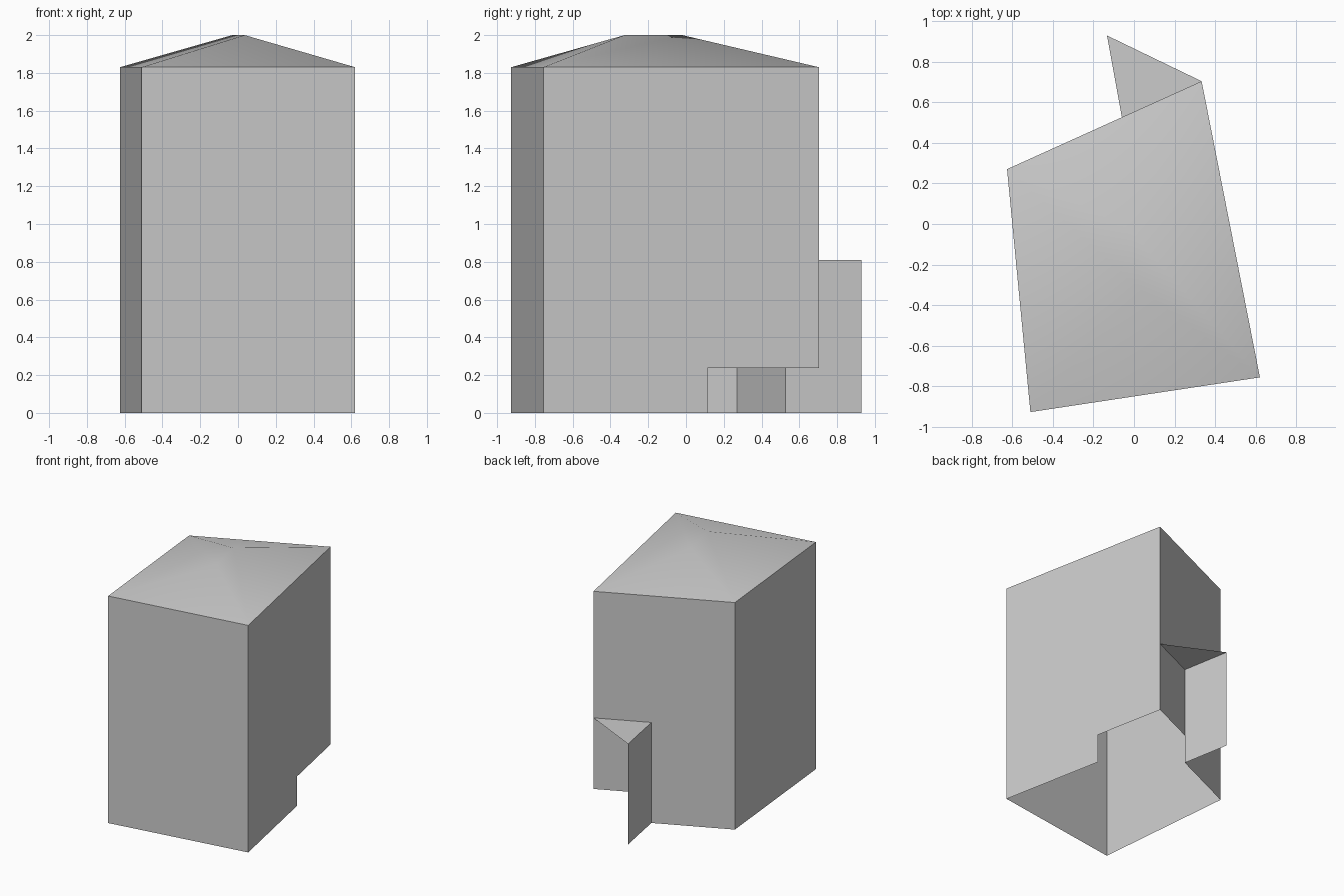
import bpy
from mathutils import Vector

cube = bpy.data.objects.get("Cube")
if cube:
    bpy.data.objects.remove(cube, do_unlink=True)

# One plain grey for the whole building
grey = bpy.data.materials.new("plain_grey")
grey.use_nodes = True
grey.diffuse_color = (0.6, 0.6, 0.6, 1)
grey.node_tree.nodes["Principled BSDF"].inputs["Base Color"].default_value = (0.6, 0.6, 0.6, 1)


def build(name, faces, smooth=False):
    """Make a thin-surface part from polygons, sharing matching corners."""
    points = []
    indices = []
    for face in faces:
        loop = []
        for p in face:
            key = tuple(p)
            if key not in points:
                points.append(key)
            loop.append(points.index(key))
        indices.append(loop)
    mesh = bpy.data.meshes.new(name)
    mesh.from_pydata(points, [], indices)
    mesh.materials.append(grey)
    for poly in mesh.polygons:
        poly.use_smooth = smooth
    obj = bpy.data.objects.new(name, mesh)
    bpy.context.collection.objects.link(obj)
    return obj


def at(p, z):
    return (p.x, p.y, z)


def wall(start, end, top):
    return [at(start, 0), at(end, 0), at(end, top), at(start, top)]


# Footprint corners and levels
back_right = Vector((-0.625, 0.27))
front_right = Vector((-0.51, -0.926))
front_left = Vector((0.62, -0.755))
back_left = Vector((0.333, 0.703))
EAVE, RIDGE, CANOPY, PASSAGE = 1.83, 2.0, 0.81, 0.237

# The open passage under the back left corner runs between these points
passage_side = front_left.lerp(back_left, 0.595)
passage_back = back_right.lerp(back_left, 0.59)
canopy_tip = Vector((-0.133, 0.928))

# Plain walls
build("front_wall", [wall(front_right, front_left, EAVE)])
build("right_wall", [wall(back_right, front_right, EAVE)])

# Walls with the passage cut out of their lower corner
build("left_wall", [[
    at(front_left, 0), at(passage_side, 0), at(passage_side, PASSAGE),
    at(back_left, PASSAGE), at(back_left, EAVE), at(front_left, EAVE)]])
build("back_wall", [[
    at(back_left, PASSAGE), at(passage_back, PASSAGE), at(passage_back, 0),
    at(back_right, 0), at(back_right, EAVE), at(back_left, EAVE)]])

# Softly shaded hipped roof
ridge_front = (0.035, -0.325, RIDGE)
ridge_back = (-0.03, -0.02, RIDGE)
br, fr, fl, bl = (at(p, EAVE) for p in (back_right, front_right, front_left, back_left))
build("roof", [
    [br, fr, ridge_front], [br, ridge_front, ridge_back],
    [fr, fl, ridge_front],
    [fl, bl, ridge_back], [fl, ridge_back, ridge_front],
    [bl, br, ridge_back]], smooth=True)

# Triangular porch: flat canopy and one screen wall
build("porch_canopy", [[at(p, CANOPY) for p in (back_left, canopy_tip, passage_back)]])
build("porch_screen", [wall(canopy_tip, passage_back, CANOPY)])
